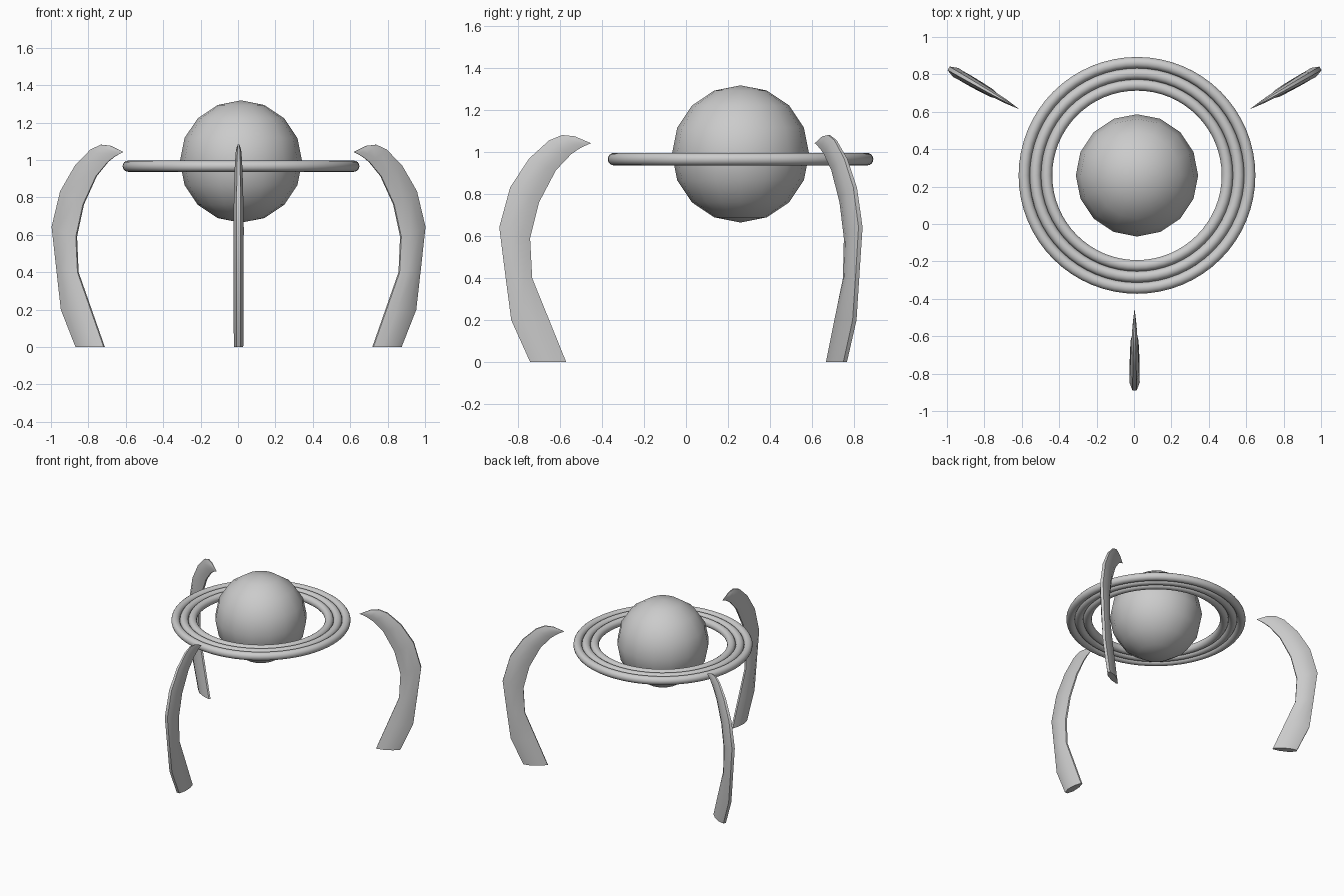
import bpy, bmesh
from math import radians, sin, cos

if "Cube" in bpy.data.objects:
    bpy.data.objects.remove(bpy.data.objects["Cube"])

CX, CY = 0.003, 0.258


def smooth(obj, angle=30):
    bpy.ops.object.select_all(action='DESELECT')
    bpy.context.view_layer.objects.active = obj
    obj.select_set(True)
    bpy.ops.object.shade_smooth_by_angle(angle=radians(angle))


# Central ball
bpy.ops.mesh.primitive_uv_sphere_add(segments=16, ring_count=8, radius=0.327,
                                     location=(0.016, 0.26, 0.992))
ball = bpy.context.object
ball.name = "ball"
smooth(ball, 60)

# Three nested rings around the ball
for name, radius in (("inner_ring", 0.483), ("middle_ring", 0.543), ("outer_ring", 0.603)):
    bpy.ops.mesh.primitive_torus_add(major_radius=radius, minor_radius=0.03,
                                     major_segments=64, minor_segments=16,
                                     location=(0.016, 0.26, 0.967))
    ring = bpy.context.object
    ring.name = name
    smooth(ring, 60)

# Claw leg stations: outer (r, z), inner (r, z), half thickness
STATIONS = [
    ((1.001, 0.00), (0.829, 0.00), 0.025),
    ((1.091, 0.20), (0.910, 0.20), 0.027),
    ((1.120, 0.42), (0.991, 0.40), 0.026),
    ((1.148, 0.643), (1.001, 0.59), 0.028),
    ((1.096, 0.833), (0.958, 0.762), 0.025),
    ((1.006, 0.97), (0.878, 0.914), 0.021),
    ((0.910, 1.057), (0.806, 0.99), 0.016),
    ((0.848, 1.082), (0.770, 1.015), 0.012),
    ((0.788, 1.076), (0.745, 1.028), 0.007),
]
TIP = (0.711, 1.043)
# Cross-section: fraction from outer to inner edge, thickness factor
SECTION = [(0, 0.4), (0.3, 1), (0.7, 0.85), (1, 0.25),
           (1, -0.25), (0.7, -0.85), (0.3, -1), (0, -0.4)]


def claw_leg(name, degrees):
    a = radians(degrees)

    def place(r, w, z):
        return (CX + r * cos(a) - w * sin(a), CY + r * sin(a) + w * cos(a), z)

    bm = bmesh.new()
    loops = []
    for (ro, zo), (ri, zi), half in STATIONS:
        loops.append([bm.verts.new(place(ro + (ri - ro) * t, half * w, zo + (zi - zo) * t))
                      for t, w in SECTION])
    n = len(SECTION)
    for low, high in zip(loops, loops[1:]):
        for i in range(n):
            j = (i + 1) % n
            bm.faces.new((low[i], low[j], high[j], high[i]))
    bm.faces.new(loops[0])
    tip = bm.verts.new(place(TIP[0], 0, TIP[1]))
    for i in range(n):
        bm.faces.new((loops[-1][i], loops[-1][(i + 1) % n], tip))
    bmesh.ops.recalc_face_normals(bm, faces=bm.faces)
    mesh = bpy.data.meshes.new(name)
    bm.to_mesh(mesh)
    bm.free()
    obj = bpy.data.objects.new(name, mesh)
    bpy.context.collection.objects.link(obj)
    smooth(obj)


# Three legs spaced evenly around the ball
for name, degrees in (("front_leg", -90), ("back_right_leg", 30), ("back_left_leg", 150)):
    claw_leg(name, degrees)
